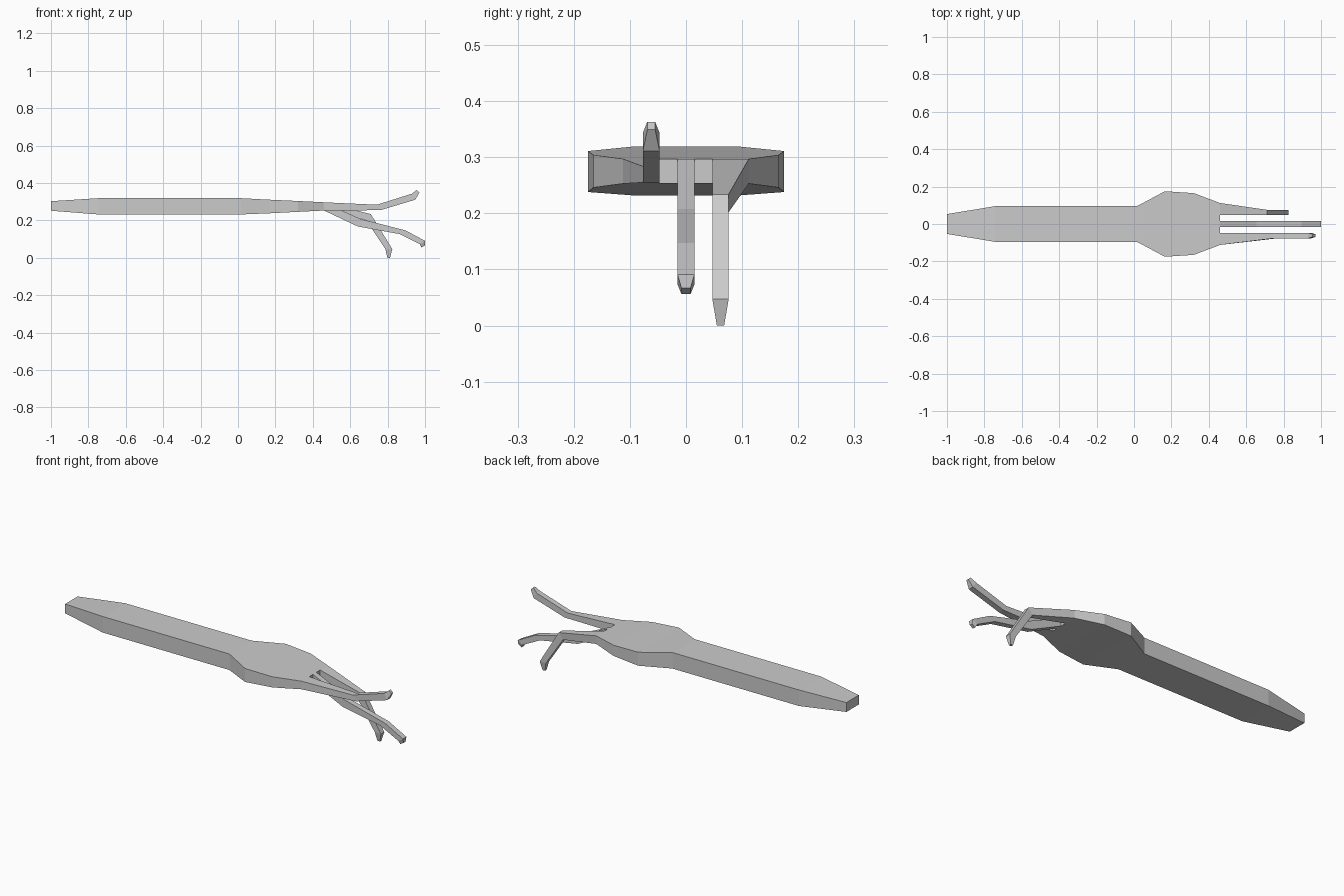
import bpy, bmesh


def loft(name, sections):
    """Join four-sided sections: (x_top, z_top, x_bottom, z_bottom, y_low, y_high)."""
    bm = bmesh.new()
    rings = []
    for xt, zt, xb, zb, y0, y1 in sections:
        rings.append([bm.verts.new(p) for p in
                      ((xt, y0, zt), (xt, y1, zt), (xb, y1, zb), (xb, y0, zb))])
    for a, b in zip(rings, rings[1:]):
        for i in range(4):
            j = (i + 1) % 4
            bm.faces.new((a[i], a[j], b[j], b[i]))
    bm.faces.new(rings[0])
    bm.faces.new(rings[-1])
    bmesh.ops.recalc_face_normals(bm, faces=bm.faces)
    mesh = bpy.data.meshes.new(name)
    bm.to_mesh(mesh)
    bm.free()
    obj = bpy.data.objects.new(name, mesh)
    bpy.context.collection.objects.link(obj)
    return obj


# Forearm and palm: x, half width, top, bottom
outline = [(-1.0, 0.053, 0.303, 0.252), (-0.745, 0.095, 0.319, 0.232),
           (0.015, 0.095, 0.319, 0.232), (0.165, 0.175, 0.311, 0.238),
           (0.32, 0.165, 0.304, 0.246), (0.46, 0.112, 0.297, 0.253)]
loft("forearm_and_palm", [(x, t, x, b, -w, w) for x, w, t, b in outline])

root = (0.46, 0.297, 0.46, 0.253)

# Middle finger, gently bent
loft("middle_finger", [
    root + (-0.015, 0.015),
    (0.655, 0.208, 0.64, 0.168, -0.015, 0.015),
    (0.895, 0.147, 0.865, 0.127, -0.015, 0.015),
    (1.0, 0.091, 0.972, 0.073, -0.015, 0.015),
    (1.0, 0.067, 0.98, 0.056, -0.008, 0.008)])

# Raised finger on the front side, wide at the palm
loft("raised_finger", [
    root + (-0.112, -0.047),
    (0.742, 0.284, 0.762, 0.255, -0.077, -0.047),
    (0.93, 0.343, 0.948, 0.311, -0.077, -0.047),
    (0.955, 0.363, 0.97, 0.349, -0.069, -0.055)])

# Lowered finger on the back side, wide at the palm
loft("lowered_finger", [
    root + (0.047, 0.112),
    (0.71, 0.234, 0.685, 0.202, 0.047, 0.076),
    (0.825, 0.047, 0.788, 0.047, 0.047, 0.076),
    (0.813, 0.0, 0.799, 0.0, 0.055, 0.068)])
